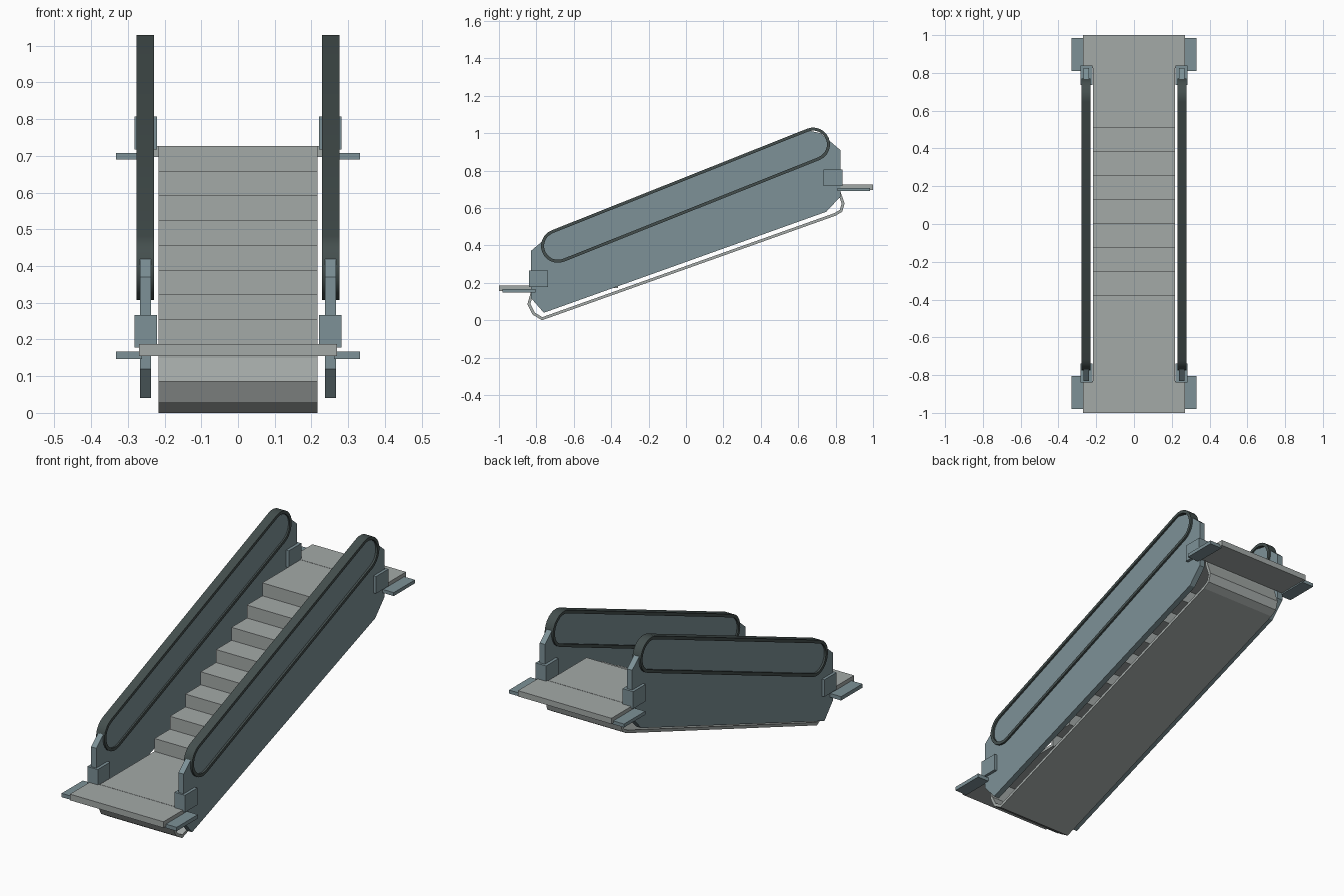
import bpy, bmesh, math
from mathutils import Vector

if "Cube" in bpy.data.objects:
    bpy.data.objects.remove(bpy.data.objects["Cube"])


def material(name, rgb):
    m = bpy.data.materials.new(name)
    m.diffuse_color = (*rgb, 1)
    m.use_nodes = True
    m.node_tree.nodes["Principled BSDF"].inputs["Base Color"].default_value = m.diffuse_color
    return m


GREY = material("step grey", (0.37, 0.40, 0.39))
BLUE = material("panel blue grey", (0.205, 0.285, 0.31))
DARK = material("rubber dark grey", (0.058, 0.078, 0.076))


def finish(name, bm, mat):
    bmesh.ops.recalc_face_normals(bm, faces=bm.faces)
    mesh = bpy.data.meshes.new(name)
    bm.to_mesh(mesh)
    bm.free()
    mesh.materials.append(mat)
    ob = bpy.data.objects.new(name, mesh)
    bpy.context.collection.objects.link(ob)
    return ob


def plate(name, outline, x0, x1, mat):
    """Solid side profile (y, z) extruded along x."""
    bm = bmesh.new()
    a, b = ([bm.verts.new((x, y, z)) for y, z in outline] for x in (x0, x1))
    bm.faces.new(a)
    bm.faces.new(b)
    n = len(a)
    for i in range(n):
        j = (i + 1) % n
        bm.faces.new((a[i], a[j], b[j], b[i]))
    return finish(name, bm, mat)


def box(name, x, y, z, mat):
    return plate(name, [(y[0], z[0]), (y[1], z[0]), (y[1], z[1]), (y[0], z[1])],
                 x[0], x[1], mat)


def band(name, path, t, x0, x1, mat):
    """Closed band with a clockwise outer path (y, z) and inward thickness t."""
    pts = [Vector(p) for p in path]
    n = len(pts)
    inner = []
    for i, p in enumerate(pts):
        d0 = (p - pts[i - 1]).normalized()
        d1 = (pts[(i + 1) % n] - p).normalized()
        n0, n1 = Vector((d0.y, -d0.x)), Vector((d1.y, -d1.x))
        inner.append(p + (n0 + n1) * (t / (1 + n0.dot(n1))))
    bm = bmesh.new()
    rings = [[bm.verts.new((x, p.x, p.y)) for p in loop]
             for x, loop in ((x0, pts), (x1, pts), (x1, inner), (x0, inner))]
    for k in range(4):
        a, b = rings[k], rings[(k + 1) % 4]
        for i in range(n):
            j = (i + 1) % n
            bm.faces.new((a[i], a[j], b[j], b[i]))
    return finish(name, bm, mat)


# Stair band: eight steps above, smooth return underneath
RISE, RUN, Z_LOW, Z_TOP = 0.0675, 0.127, 0.187, 0.727
path = [(-0.83, Z_LOW)]
for i in range(8):
    y = -0.379 + i * RUN
    path += [(y, Z_LOW + i * RISE), (y, Z_LOW + (i + 1) * RISE)]
path += [(0.825, Z_TOP), (0.825, 0.69), (0.848, 0.625), (0.835, 0.58), (0.80, 0.559),
         (-0.77, 0.0), (-0.82, 0.03), (-0.848, 0.085), (-0.83, 0.15)]
band("stair_band", path, 0.015, -0.217, 0.217, GREY)

# Landings
box("lower_landing", (-0.27, 0.27), (-1.0, -0.832), (0.155, Z_LOW), GREY)
box("upper_landing", (-0.27, 0.27), (0.827, 1.0), (0.697, Z_TOP), GREY)

# Handrail loop outline: two half circles joined by straight runs
R, LOW, HIGH = 0.09, (-0.685, 0.397), (0.68, 0.94)
tilt = math.atan2(HIGH[1] - LOW[1], HIGH[0] - LOW[0])
SEG = 12
rail = []
for (cy, cz), start in ((HIGH, tilt + math.pi / 2), (LOW, tilt - math.pi / 2)):
    for i in range(SEG + 1):
        a = start - math.pi * i / SEG
        rail.append((cy + R * math.cos(a), cz + R * math.sin(a)))

# Balustrade panel outline
panel = [(-0.83, 0.12), (-0.83, 0.37), (-0.765, 0.425), (-0.715, 0.475),
         (0.65, 1.015), (0.72, 1.0), (0.825, 0.91), (0.825, 0.66),
         (0.75, 0.58), (-0.76, 0.04)]

for s, side in ((-1, "left"), (1, "right")):
    plate(side + "_panel", panel, s * 0.237, s * 0.267, BLUE)
    ob = band(side + "_handrail", rail, 0.016, s * 0.229, s * 0.277, DARK)
    bpy.ops.object.select_all(action='DESELECT')
    ob.select_set(True)
    bpy.context.view_layer.objects.active = ob
    bpy.ops.object.shade_smooth_by_angle(angle=math.radians(30))
    # End blocks and side flanges at both landings
    for end, by, bz, fy, fz in (
            ("lower", (-0.84, -0.738), (0.178, 0.267), (-0.98, -0.805), (0.147, 0.167)),
            ("upper", (0.735, 0.838), (0.718, 0.807), (0.81, 0.985), (0.69, 0.708))):
        box(f"{side}_{end}_block", (s * 0.221, s * 0.282), by, bz, BLUE)
        box(f"{side}_{end}_flange", (s * 0.262, s * 0.332), fy, fz, BLUE)
